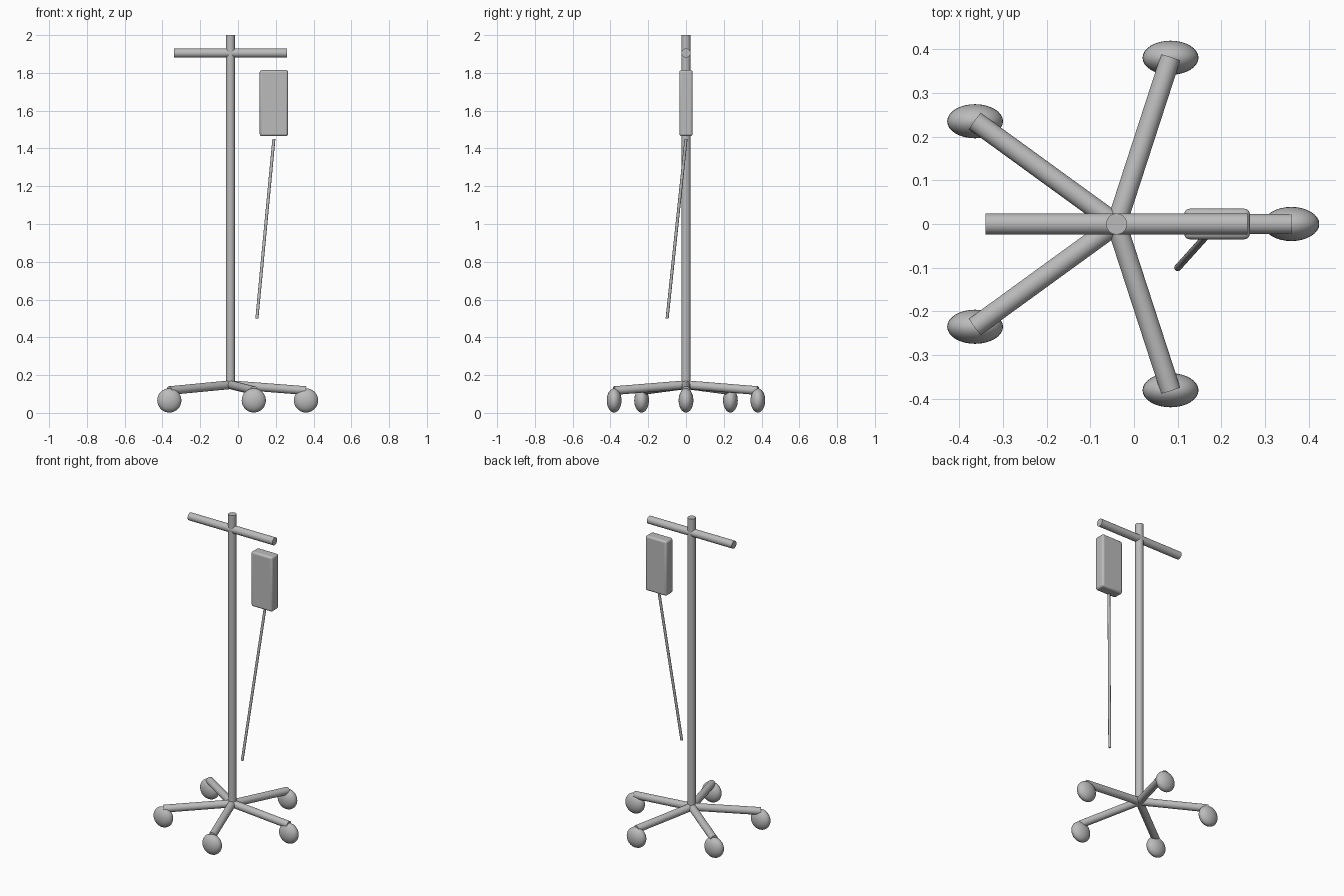
import bpy
import math
from mathutils import Vector

default = bpy.data.objects.get("Cube")
if default:
    bpy.data.objects.remove(default, do_unlink=True)

# Single grey finish
grey = bpy.data.materials.new("plain grey")
grey.use_nodes = True
colour = (0.5, 0.5, 0.5, 1)
grey.diffuse_color = colour
grey.node_tree.nodes["Principled BSDF"].inputs["Base Color"].default_value = colour


def finish(name):
    obj = bpy.context.object
    obj.name = name
    obj.data.materials.append(grey)
    bpy.ops.object.shade_smooth_by_angle(angle=math.radians(35))
    return obj


def rod(name, start, end, radius):
    start, end = Vector(start), Vector(end)
    axis = end - start
    bpy.ops.mesh.primitive_cylinder_add(
        vertices=32, radius=radius, depth=axis.length, location=(start + end) / 2,
        rotation=axis.to_track_quat("Z", "Y").to_euler())
    return finish(name)


POLE_X = -0.04
RADIUS = 0.024
REACH = 0.4

# Upright and hanging bar
rod("pole", (POLE_X, 0, 0.13), (POLE_X, 0, 2), RADIUS)
rod("crossbar", (-0.34, 0, 1.905), (0.26, 0, 1.905), RADIUS)

# Five sloping legs with flattened round casters
for i in range(5):
    a = i * math.tau / 5
    x, y = POLE_X + REACH * math.cos(a), REACH * math.sin(a)
    rod(f"leg_{i + 1}", (POLE_X, 0, 0.149), (x, y, 0.118), RADIUS * 0.96)
    bpy.ops.mesh.primitive_uv_sphere_add(
        segments=32, ring_count=16, radius=0.064, location=(x, y, 0.066))
    bpy.context.object.scale = (1, 0.61, 1)
    finish(f"caster_{i + 1}")

# Fluid bag with softened edges
bpy.ops.mesh.primitive_cube_add(size=1, location=(0.19, 0, 1.64))
bag = bpy.context.object
bag.scale = (0.15, 0.07, 0.35)
bpy.ops.object.transform_apply(location=False, rotation=False, scale=True)
bevel = bag.modifiers.new("soft edges", "BEVEL")
bevel.width = 0.012
bevel.segments = 3
finish("fluid_bag")

# Thin drip tube
rod("drip_tube", (0.19, 0, 1.45), (0.1, -0.1, 0.5), 0.008)
